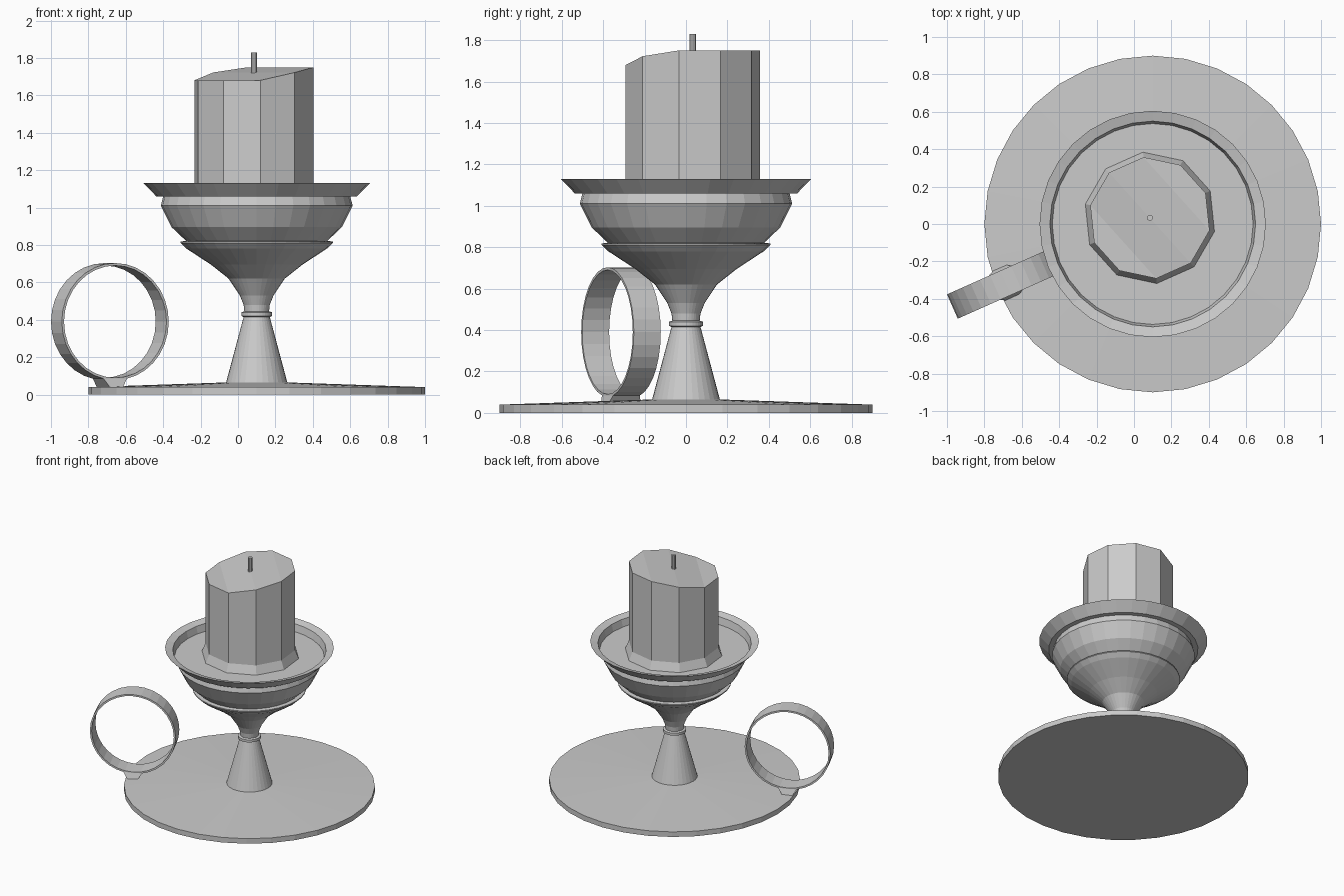
import bpy, bmesh, math
from mathutils import Matrix, Vector

cube = bpy.data.objects.get("Cube")
if cube:
    bpy.data.objects.remove(cube, do_unlink=True)

GREY = (0.6, 0.6, 0.6, 1.0)
grey = bpy.data.materials.new("plain_grey")
grey.use_nodes = True
grey.diffuse_color = GREY
grey.node_tree.nodes["Principled BSDF"].inputs["Base Color"].default_value = GREY


def finish(name, bm, location=(0, 0, 0), turn=0.0):
    """Turn a bmesh into a flat-shaded object."""
    bmesh.ops.recalc_face_normals(bm, faces=bm.faces)
    mesh = bpy.data.meshes.new(name)
    bm.to_mesh(mesh)
    bm.free()
    mesh.materials.append(grey)
    obj = bpy.data.objects.new(name, mesh)
    obj.location = location
    obj.rotation_euler.z = turn
    bpy.context.collection.objects.link(obj)
    return obj


def add_ring(bm, radius, z, sides, start=0.0):
    return [bm.verts.new((radius * math.cos(start + math.tau * i / sides),
                          radius * math.sin(start + math.tau * i / sides), z))
            for i in range(sides)]


def bridge(bm, a, b):
    n = len(a)
    for i in range(n):
        j = (i + 1) % n
        bm.faces.new((a[i], a[j], b[j], b[i]))


def lathe(name, profile, centre, sides=32):
    """Spin a (radius, z) profile and cap both ends."""
    bm = bmesh.new()
    rings = [add_ring(bm, r, z, sides) for r, z in profile]
    for a, b in zip(rings, rings[1:]):
        bridge(bm, a, b)
    bm.faces.new(rings[0])
    bm.faces.new(rings[-1])
    return finish(name, bm, (*centre, 0))


AXIS = (0.10, 0.0)

# Wide, slightly domed foot
lathe("base_plate", [(0.9, 0), (0.9, 0.04), (0.165, 0.065)], AXIS)

# Conical stem with a collar, flaring into the bowl
lathe("stem", [(0.165, 0.06), (0.07, 0.415), (0.082, 0.42), (0.082, 0.44),
               (0.066, 0.445), (0.07, 0.48), (0.09, 0.53), (0.15, 0.62)], AXIS)

# Bowl: lower cup, thin moulding, upper cup, flared rim, sunken floor
lathe("bowl", [(0.15, 0.62), (0.245, 0.695), (0.375, 0.78), (0.407, 0.81),
               (0.407, 0.818), (0.378, 0.822), (0.455, 0.895), (0.513, 1.01),
               (0.5, 1.06), (0.537, 1.06), (0.605, 1.13),
               (0.55, 1.115), (0.537, 1.06)], AXIS)

# Ten-sided candle with a worn, sloping top
CANDLE = (0.085, 0.033)
bm = bmesh.new()
start = math.radians(96)
foot = add_ring(bm, 0.355, 1.055, 10, start)
waist = add_ring(bm, 0.326, 1.125, 10, start)
top = add_ring(bm, 0.326, 1.75, 10, start)
for i, v in enumerate(top):
    if i in (1, 6):
        v.co.z = 1.722
    elif 2 <= i <= 5:
        v.co.z = 1.68
bridge(bm, foot, waist)
bridge(bm, waist, top)
bm.faces.new(foot)
for strip in ((2, 3, 4, 5), (1, 2, 5, 6), (0, 1, 6, 7), (9, 0, 7, 8)):
    bm.faces.new([top[i] for i in strip])
finish("candle", bm, (*CANDLE, 0))

# Wick
lathe("wick", [(0.016, 1.7), (0.016, 1.83)], CANDLE, 10)

# Finger ring standing on the edge of the foot
TURN = math.radians(24)
HANDLE = Vector((-0.685, -0.314, 0.39))
bm = bmesh.new()
loops = [add_ring(bm, r, z, 32) for r, z in
         ((0.313, -0.071), (0.313, 0.071), (0.3, 0.071), (0.3, -0.071))]
for i in range(4):
    bridge(bm, loops[i], loops[(i + 1) % 4])
bm.transform(Matrix.Rotation(math.pi / 2, 4, 'X'))
finish("finger_ring", bm, HANDLE, TURN)

# Tapered block joining the ring to the foot
bm = bmesh.new()
bmesh.ops.create_cube(bm, size=1)
for v in bm.verts:
    high = v.co.z > 0
    v.co.x *= 0.14 if high else 0.07
    v.co.y *= 0.14 if high else 0.175
    v.co.z = 0.088 if high else 0.035
finish("ring_mount", bm, (HANDLE.x, HANDLE.y, 0), TURN)
